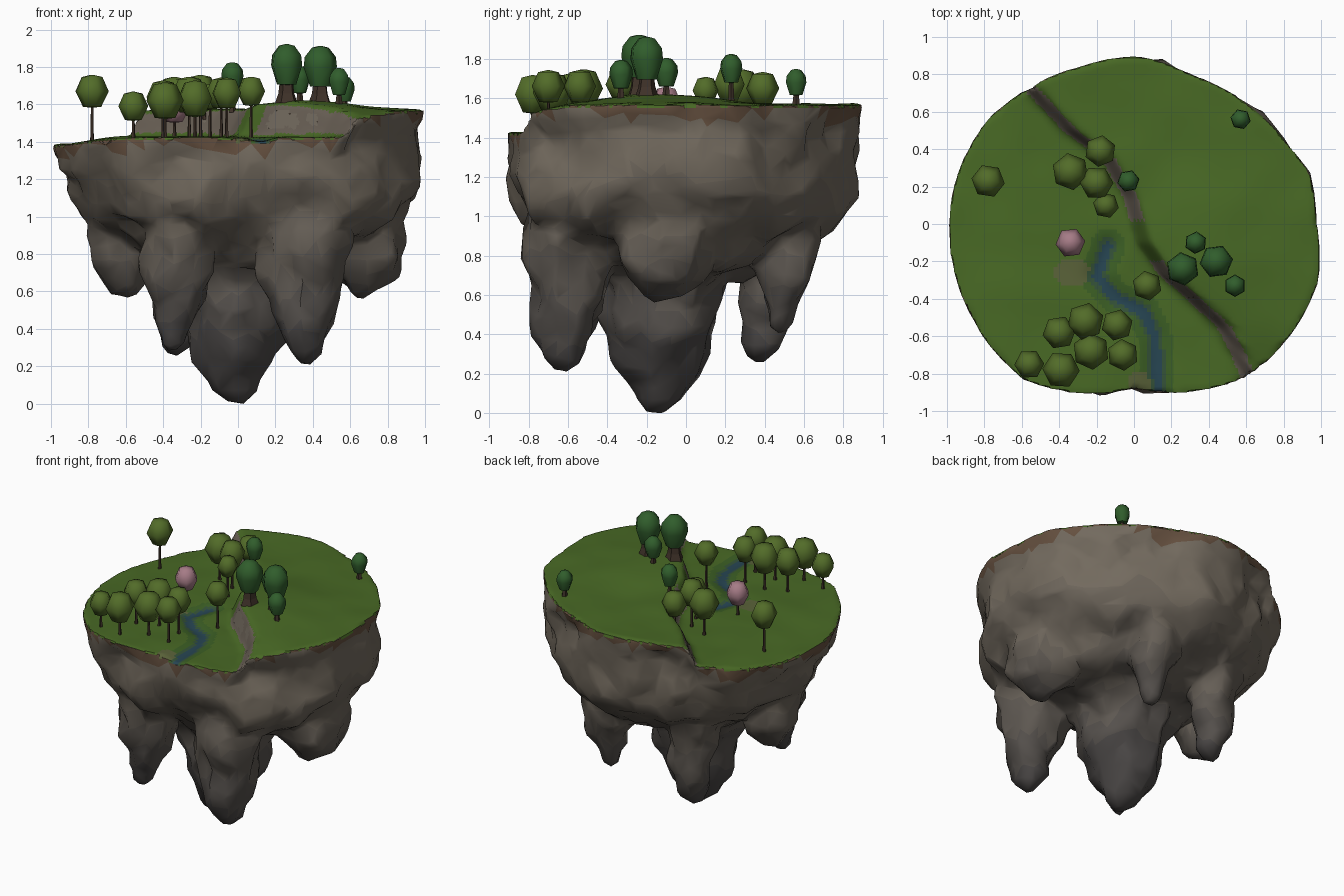
import bpy, bmesh, math
from mathutils import Vector, noise

if "Cube" in bpy.data.objects:
    bpy.data.objects.remove(bpy.data.objects["Cube"])

MATS = {}
def mat(name, rgb):
    if name not in MATS:
        MATS[name] = bpy.data.materials.new(name)
        MATS[name].diffuse_color = (*rgb, 1)
    return MATS[name]

def smooth(t):
    t = max(0.0, min(1.0, t))
    return t * t * (3 - 2 * t)

def interp(pts, x):
    for (a, va), (b, vb) in zip(pts, pts[1:]):
        if x <= b:
            return va + (vb - va) * max(0.0, (x - a) / (b - a))
    return pts[-1][1]

def loft(bm, rings):
    """Skin a stack of equal rings and cap both ends."""
    rows = [[bm.verts.new(p) for p in ring] for ring in rings]
    n = len(rows[0])
    for a, b in zip(rows, rows[1:]):
        for i in range(n):
            bm.faces.new((a[i], a[(i + 1) % n], b[(i + 1) % n], b[i]))
    bm.faces.new(rows[0])
    bm.faces.new(rows[-1])

def circle(x, y, z, r, n, turn=0.0):
    return [(x + r * math.cos(turn + i * math.tau / n),
             y + r * math.sin(turn + i * math.tau / n), z) for i in range(n)]

def finish(bm, name, fix=True):
    if fix:
        bmesh.ops.recalc_face_normals(bm, faces=bm.faces)
    me = bpy.data.meshes.new(name)
    bm.to_mesh(me)
    bm.free()
    ob = bpy.data.objects.new(name, me)
    bpy.context.collection.objects.link(ob)
    bpy.ops.object.select_all(action='DESELECT')
    ob.select_set(True)
    bpy.context.view_layer.objects.active = ob
    return ob

# Plan outline, cliff line (y -> x) and stream path
COAST = [(.98, 0), (.94, .27), (.82, .43), (.62, .63), (.3, .8), (.02, .9), (-.3, .84), (-.56, .73),
         (-.8, .54), (-.96, .22), (-.99, -.08), (-.88, -.48), (-.6, -.83), (-.35, -.9),
         (0, -.88), (.37, -.89), (.62, -.81), (.85, -.58), (.99, -.3)]
polar = sorted((math.atan2(y, x) % math.tau, math.hypot(x, y)) for x, y in COAST)
polar.append((math.tau, polar[0][1]))
CLIFF = [(-.9, .64), (-.7, .56), (-.55, .48), (-.4, .32), (-.27, .17), (-.1, .05),
         (.15, -.02), (.35, -.14), (.5, -.34), (.72, -.55), (.9, -.72)]
STREAM = [Vector(p) for p in [(-.14, -.12), (-.2, -.28), (-.1, -.39), (.05, -.47), (.11, -.6), (.13, -.9)]]

def stream_dist(x, y):
    p, best = Vector((x, y)), 9
    for a, b in zip(STREAM, STREAM[1:]):
        t = max(0, min(1, (p - a).dot(b - a) / (b - a).length_squared))
        best = min(best, (p - a - (b - a) * t).length)
    return best

def cliff_side(x, y):
    return (x - interp(CLIFF, y)) * .75

def height(x, y):
    low = 1.425 - .04 * smooth((-x - .6) / .4) - .025 * math.exp(-(stream_dist(x, y) / .06) ** 2)
    high = (1.57 + .055 * math.exp(-((x - .35) ** 2 + (y + .15) ** 2) / .12)
            - .05 * smooth((-y - .5) / .4))
    k = smooth(cliff_side(x, y) / .08 + .5)
    return low + (high - low) * k + .01 * noise.noise((x * 4, y * 4, 2))

# Island block: terrain on top, tapering wall and underside
bm = bmesh.new()
N = 120
def island_ring(s, z):
    ring = []
    for i in range(N):
        a = i * math.tau / N
        r = s * interp(polar, a)
        x, y = r * math.cos(a), r * math.sin(a)
        h = height(x, y)
        if z and z > 0:
            x += .045 * smooth((1.4 - z) / .3)
            y *= 1.03
        ring.append((x, y, h if z is None else h + z if z < 0 else z))
    return ring
rings = [island_ring((i + 1) / 45, None) for i in range(45)]
rings += [island_ring(s, z) for s, z in [(.99, -.06), (.97, -.13), (.94, 1.2), (.92, 1.1), (.87, 1.0),
                                         (.76, .91), (.55, .78), (.3, .68), (.05, .64)]]
loft(bm, rings)

# Hanging rock spikes: tip x, y, z, top radius, lean of the root
PROFILE = [(0, .14), (.06, .34), (.2, .55), (.4, .76), (.65, .92), (1, 1)]
SPIKES = [(-.02, -.15, 0, .38, .01, .06), (.36, -.64, .22, .26, -.02, .07), (-.35, -.57, .27, .2, .07, 0),
          (.69, -.12, .57, .31, -.09, .02), (-.62, -.08, .55, .21, .03, 0),
          (-.33, .37, .28, .18, 0, .06), (.26, .47, .43, .19, 0, .02)]
for x, y, tip, r, dx, dy in SPIKES:
    top = 1.08
    loft(bm, [circle(x + dx * t, y + dy * t, tip + (top - tip) * t, r * f, 9, x * 9) for t, f in PROFILE])
block = finish(bm, "island_block")
mod = block.modifiers.new("Fuse", 'REMESH')
mod.mode, mod.voxel_size = 'VOXEL', .02
bpy.ops.object.modifier_apply(modifier=mod.name)

# Roughen the rock below the turf
bm = bmesh.new()
bm.from_mesh(block.data)
bpy.data.objects.remove(block)
bm.normal_update()
moves = []
for v in bm.verts:
    p = v.co
    k = smooth((height(p.x, p.y) - p.z - .01) / .12)
    d = .05 * noise.noise(p * 3.5) + .04 * noise.noise(p * 7 + Vector((5, 1, 3)))
    moves.append(v.normal * d * k * min(1, .4 + p.z * 2))
for v, m in zip(bm.verts, moves):
    v.co += m
lowest = min(v.co.z for v in bm.verts)
for v in bm.verts:
    v.co.z -= lowest * smooth(1 - v.co.z / .6)
bm.normal_update()

# Split into finely divided turf and coarse, faceted rock
def is_turf(f):
    c = f.calc_center_median()
    return c.z > 1.28 and f.normal.z > .3 and height(c.x, c.y) - c.z < .06

def part(name, keep):
    piece = bm.copy()
    piece.normal_update()
    bmesh.ops.delete(piece, geom=[f for f in piece.faces if is_turf(f) != keep], context='FACES')
    return finish(piece, name, fix=False)

turf, rock = part("turf", True), part("hanging_rock", False)
bm.free()
mod = rock.modifiers.new("Facets", 'DECIMATE')
mod.ratio = .06
bpy.ops.object.modifier_apply(modifier=mod.name)

# Ground and rock colours by position
BANDS = 6
GROUND = [mat("grass", (.065, .14, .018)), mat("grass_dark", (.045, .115, .018)), mat("bare_path", (.1, .12, .04)),
          mat("water", (.02, .06, .085)), mat("cliff_rock", (.14, .115, .09)), mat("bank", (.035, .085, .04))]
ROCK = [mat("soil", (.13, .08, .05))]
for i in range(BANDS):
    t = i / (BANDS - 1)
    ROCK.append(mat("rock_%d" % i, (.07 + .1 * t, .064 + .08 * t, .062 + .05 * t)))

def ground_colour(c):
    d, side = stream_dist(c.x, c.y), cliff_side(c.x, c.y)
    if abs(side) < .03 and not -.2 < c.y < .02:
        return 4
    if d < .045:
        return 3 if d < .025 else 5
    if math.hypot((c.x + .33) / 1.2, c.y + .26) < .08 or math.hypot(c.x - .03, c.y + .85) < .06:
        return 2
    return 1 if d < .09 else 0

def rock_colour(c):
    n = noise.noise(c * 3)
    if c.z > 1.25 and height(c.x, c.y) - c.z < .05 + .08 * n and abs(cliff_side(c.x, c.y)) > .06:
        return 0
    return 1 + round(max(0, min(1, (c.z - .3) / .9 + .2 * n)) * (BANDS - 1))

for ob, mats, pick in [(turf, GROUND, ground_colour), (rock, ROCK, rock_colour)]:
    for m in mats:
        ob.data.materials.append(m)
    for f in ob.data.polygons:
        f.material_index = pick(f.center)
    bpy.ops.object.select_all(action='DESELECT')
    ob.select_set(True)
    bpy.context.view_layer.objects.active = ob
    bpy.ops.object.shade_smooth_by_angle(angle=math.radians(50))

# Trees: six-sided crown on a five-sided trunk
BARK = mat("bark", (.05, .032, .022))
LEAF = {"light": mat("leaf_light", (.085, .15, .022)), "dark": mat("leaf_dark", (.03, .11, .025)),
        "pink": mat("blossom", (.38, .2, .24))}
CROWN = {"light": [(-.97, .1), (-.92, .55), (0, 1), (.85, .62), (.97, .1)],
         "dark": [(-1.2, .1), (-1.15, .62), (0, 1), (.6, .93), (1.15, .5), (1.25, .1)]}
CROWN["pink"] = CROWN["light"]

def tree(kind, x, y, r, zc, trunk=.009):
    turn = x * 13 + y * 7
    bm = bmesh.new()
    loft(bm, [circle(x, y, zc + z * r, r * s, 6, turn) for z, s in CROWN[kind]])
    crown = finish(bm, kind + "_crown")
    crown.data.materials.append(LEAF[kind])
    bpy.ops.object.shade_smooth_by_angle(angle=math.radians(65))
    g, bm = height(x, y), bmesh.new()
    loft(bm, [circle(x, y, z, s, 5, turn) for z, s in
              [(g - .01, trunk * 1.4), (g + .04, trunk), (zc - r * .8, trunk * .8)]])
    finish(bm, kind + "_trunk").data.materials.append(BARK)

for spec in [(-.78, .23, .09, 1.67), (-.34, .28, .1, 1.65), (-.18, .39, .085, 1.65), (-.2, .22, .09, 1.67),
             (-.15, .1, .07, 1.64), (.07, -.33, .08, 1.67), (-.4, -.58, .09, 1.64), (-.26, -.52, .1, 1.65),
             (-.09, -.54, .085, 1.66), (-.23, -.68, .1, 1.63), (-.06, -.7, .085, 1.66),
             (-.39, -.78, .1, 1.62), (-.56, -.75, .08, 1.59)]:
    tree("light", *spec)
for spec in [(.26, -.24, .09, 1.81, .045), (.44, -.2, .09, 1.8, .045), (.33, -.1, .06, 1.73, .015),
             (.54, -.33, .06, 1.72, .015), (-.03, .23, .06, 1.75, .015), (.57, .56, .055, 1.68, .015)]:
    tree("dark", *spec)
tree("pink", -.34, -.1, .08, 1.58)

for m in bpy.data.materials:
    if m.users and not m.is_grease_pencil:
        m.use_nodes = True
        m.node_tree.nodes["Principled BSDF"].inputs["Base Color"].default_value = m.diffuse_color
